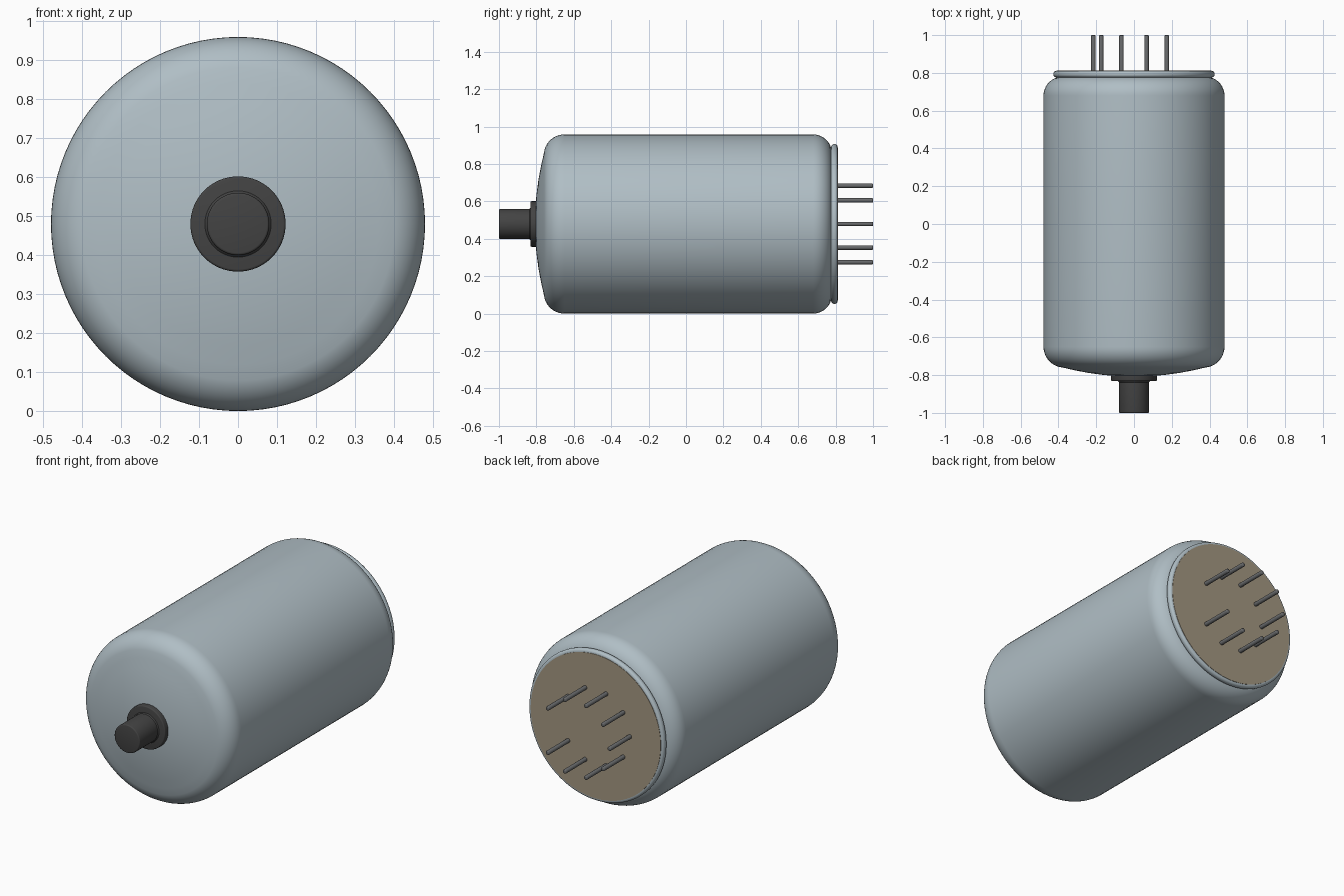
import bpy, bmesh, math
from mathutils import Vector

old = bpy.data.objects.get("Cube")
if old:
    bpy.data.objects.remove(old, do_unlink=True)

AXIS_Z = 0.479   # height of the tube's centre line


def material(name, rgb):
    m = bpy.data.materials.new(name)
    m.use_nodes = True
    m.diffuse_color = (*rgb, 1)
    bsdf = m.node_tree.nodes["Principled BSDF"]
    bsdf.inputs["Base Color"].default_value = (*rgb, 1)
    bsdf.inputs["Roughness"].default_value = 0.5
    return m


glass = material("blue grey glass", (0.434, 0.515, 0.558))
dark = material("dark grey cap", (0.056, 0.056, 0.056))
pin_metal = material("pin grey", (0.14, 0.145, 0.15))
tan = material("tan base", (0.37, 0.31, 0.22))


def arc(r, y, radius, start, end, steps):
    """Profile points on a circle; 0 degrees points outward, 90 to the back."""
    angles = [math.radians(start + (end - start) * i / steps) for i in range(steps + 1)]
    return [(r + radius * math.cos(a), y + radius * math.sin(a)) for a in angles]


def lathe(name, profile, mat, segments=64, x=0, z=0):
    """Turn an (r, y) profile around an axis parallel to y."""
    bm = bmesh.new()
    verts = [bm.verts.new((r, y, 0)) for r, y in profile]
    edges = [bm.edges.new(pair) for pair in zip(verts, verts[1:])]
    bmesh.ops.spin(bm, geom=verts + edges, cent=(0, 0, 0), axis=(0, 1, 0),
                   angle=math.tau, steps=segments, use_merge=True)
    bmesh.ops.remove_doubles(bm, verts=bm.verts, dist=1e-5)
    bmesh.ops.recalc_face_normals(bm, faces=bm.faces)
    mesh = bpy.data.meshes.new(name)
    bm.to_mesh(mesh)
    bm.free()
    mesh.materials.append(mat)
    ob = bpy.data.objects.new(name, mesh)
    ob.location = Vector((x, 0, AXIS_Z + z))
    bpy.context.collection.objects.link(ob)
    bpy.ops.object.select_all(action='DESELECT')
    ob.select_set(True)
    bpy.context.view_layer.objects.active = ob
    bpy.ops.object.shade_smooth_by_angle(angle=math.radians(35))
    return ob


# Glass envelope: shallow domed front, rounded shoulders, straight wall
dome = [(r, -0.808 + 0.34 * r * r) for r in (0, 0.08, 0.16, 0.24, 0.31, 0.36)]
lathe("envelope", dome
      + arc(0.369, -0.65, 0.11, -73, 0, 9)
      + arc(0.379, 0.68, 0.10, 0, 90, 10) + [(0, 0.78)], glass, 96)

# Rounded rim around the base
lathe("base_rim", [(0, 0.77), (0.41, 0.77)]
      + arc(0.412, 0.791, 0.015, -90, 0, 4)
      + arc(0.412, 0.796, 0.015, 0, 90, 4) + [(0, 0.811)], glass, 96)

# Tan disc set on the rim
lathe("base_disc", [(0, 0.808), (0.410, 0.808), (0.410, 0.813), (0, 0.813)], tan, 96)

# Front collar and terminal
lathe("collar", [(0, -0.795), (0.122, -0.795)]
      + arc(0.116, -0.826, 0.006, 0, -90, 3) + [(0, -0.832)], dark)
lathe("terminal", [(0, -0.825), (0.085, -0.825), (0.085, -0.832), (0.080, -0.838)]
      + arc(0.074, -0.994, 0.006, 0, -90, 3) + [(0, -1.0)], dark)

# Nine pins on a ten-place circle, one place left empty on the left side
for i in range(1, 10):
    a = math.tau * i / 10
    lathe(f"pin_{i}", [(0, 0.80), (0.012, 0.80)]
          + arc(0.007, 0.995, 0.005, 0, 90, 3) + [(0, 1.0)],
          pin_metal, 16, 0.215 * math.cos(a), 0.215 * math.sin(a))
